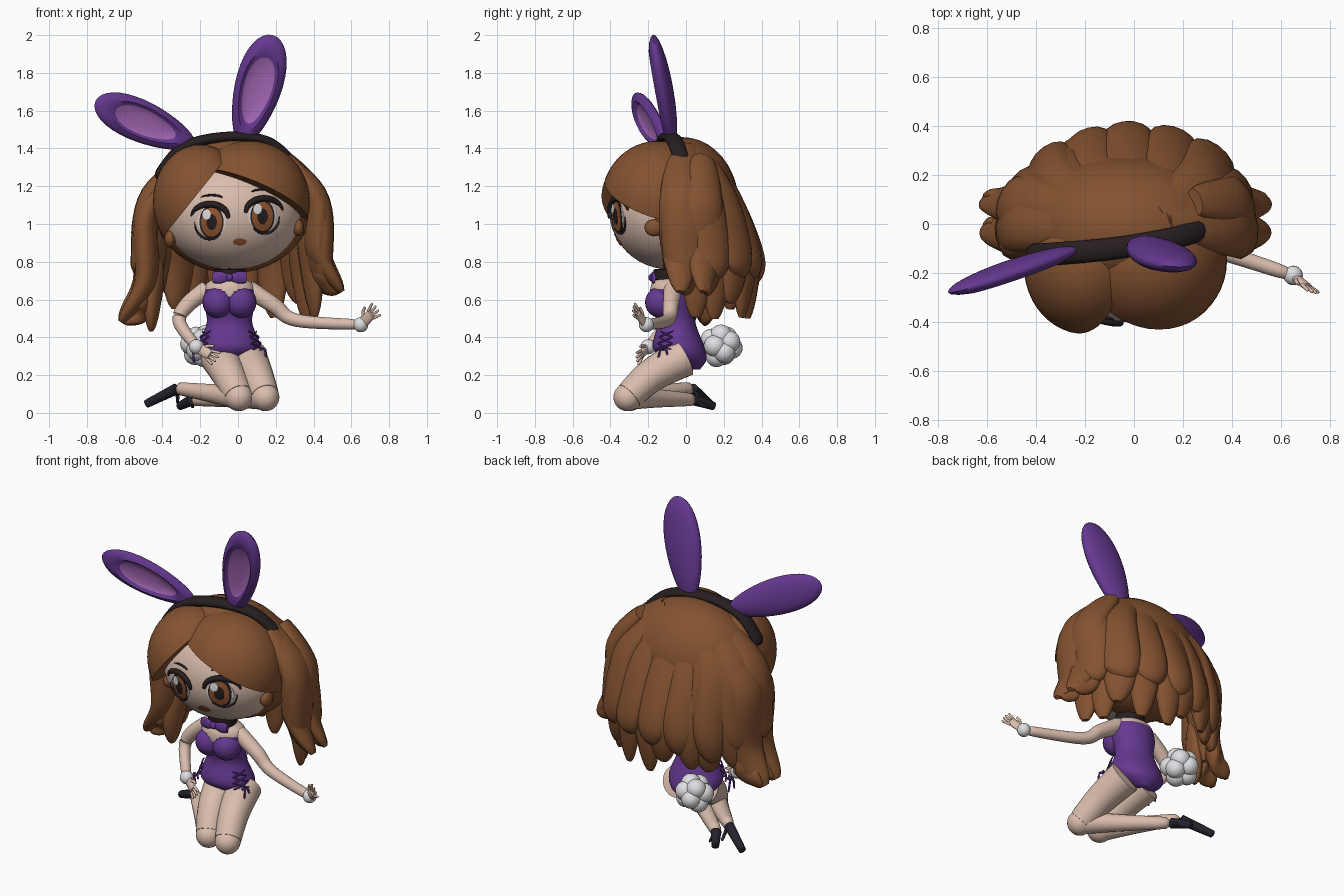
import bpy, bmesh, math, random
from math import sin, cos, pi, sqrt
from mathutils import Vector

random.seed(4)
if "Cube" in bpy.data.objects:
    bpy.data.objects.remove(bpy.data.objects["Cube"])
parts = []


def material(name, *rgb):
    mat = bpy.data.materials.new(name)
    mat.use_nodes = True
    mat.diffuse_color = (*rgb, 1)
    mat.node_tree.nodes["Principled BSDF"].inputs["Base Color"].default_value = (*rgb, 1)
    return mat


skin = material("skin", .7, .51, .42)
brown = material("hair_brown", .23, .085, .03)
purple = material("purple", .13, .04, .28)
lilac = material("lilac", .38, .14, .47)
black = material("warm_black", .02, .013, .014)
leather = material("shoe_black", .018, .017, .027)
white = material("white", .74, .74, .77)
amber = material("iris_brown", .3, .095, .03)


def finish(name, bm, *mats):
    bmesh.ops.recalc_face_normals(bm, faces=bm.faces)
    mesh = bpy.data.meshes.new(name)
    bm.to_mesh(mesh)
    bm.free()
    for mat in mats:
        mesh.materials.append(mat)
    part = bpy.data.objects.new(name, mesh)
    bpy.context.collection.objects.link(part)
    parts.append(part)
    return part


def circle(count):
    return [2 * pi * i / count for i in range(count)]


def bridge(name, rings, *mats):
    """Join equal rings into a tube and cap both ends."""
    bm = bmesh.new()
    loops = [[bm.verts.new(point) for point in ring] for ring in rings]
    count = len(loops[0])
    for low, high in zip(loops, loops[1:]):
        for i in range(count):
            j = (i + 1) % count
            bm.faces.new((low[i], low[j], high[j], high[i]))
    bm.faces.new(loops[0])
    bm.faces.new(loops[-1])
    return finish(name, bm, *mats)


def spline(points, steps):
    """Catmull-Rom curve through tuples of any length."""
    padded = [points[0], *points, points[-1]]
    curve = []
    for quad in zip(padded, padded[1:], padded[2:], padded[3:]):
        for t in (k / steps for k in range(steps)):
            curve.append([b + (c - a) * t / 2 + (a - 2.5 * b + 2 * c - d / 2) * t ** 2
                          + (3 * b - a - 3 * c + d) * t ** 3 / 2 for a, b, c, d in zip(*quad)])
    return curve + [list(points[-1])]


def capsule(taper):
    return lambda t: (1 - taper * t) * min(1, 3 * sqrt(t * (1 - t)) + .3)


def leaf(t):
    return sin(pi * (.12 + .85 * t)) ** .7


def sweep(name, points, mat, radius, shape=capsule(.3), flat=1, centre=(0, .3, 2), sides=14, steps=8):
    """Tube along a curve, thinned by flat in the direction away from centre."""
    path = [Vector(point) for point in spline(points, steps)]
    last = len(path) - 1
    rings = []
    for i, point in enumerate(path):
        along = (path[min(i + 1, last)] - path[max(i - 1, 0)]).normalized()
        out = point - Vector(centre)
        out = (out - along * out.dot(along)).normalized()
        side, size = along.cross(out), radius * shape(i / last)
        rings.append([point + (side * cos(a) + out * flat * sin(a)) * size for a in circle(sides)])
    return bridge(name, rings, mat)


def ball(name, centre, size, mat, cut=None, segments=32):
    bm = bmesh.new()
    bmesh.ops.create_uvsphere(bm, u_segments=segments, v_segments=segments // 2, radius=1)
    bmesh.ops.scale(bm, vec=size, verts=bm.verts)
    bmesh.ops.translate(bm, vec=centre, verts=bm.verts)
    if cut:
        bmesh.ops.bisect_plane(bm, geom=bm.verts[:] + bm.edges[:] + bm.faces[:],
                               plane_co=cut[0], plane_no=cut[1], clear_outer=True)
        bmesh.ops.holes_fill(bm, edges=[edge for edge in bm.edges if edge.is_boundary])
    return finish(name, bm, mat)


# Head, with face details laid onto its surface
head_centre, head_size = (-.03, -.09, 1.06), (.37, .31, .3)
ball("head", head_centre, head_size, skin, segments=48)


def on_face(x, z, lift):
    across, up = (x - head_centre[0]) / head_size[0], (z - head_centre[2]) / head_size[2]
    depth = sqrt(max(1 - across ** 2 - up ** 2, .02))
    return Vector((x, head_centre[1] - head_size[1] * depth - lift, z))


def patch(name, x, z, width, height, lift, mat):
    rings = [[on_face(x + width * k * cos(a), z + height * k * sin(a), rise) for a in circle(28)]
             for k, rise in ((1, 0), (1, lift), (.7, lift), (.4, lift), (.05, lift))]
    bridge(name, rings, mat)


def stroke(name, x, z, width, height, start, end, radius):
    """Curved line following part of an ellipse, angles in units of pi."""
    angles = [pi * (start + (end - start) * i / 6) for i in range(7)]
    sweep(name, [on_face(x + width * cos(a), z + height * sin(a), .006) for a in angles],
          black, radius, leaf, sides=8, steps=4)


eye_layers = (("eye_white", .075, .07, white), ("iris_rim", .064, .088, black),
              ("iris", .056, .077, amber), ("pupil", .028, .042, black))
for side, name, x, z in ((-1, "right_", -.14, 1.01), (1, "left_", .13, 1.04)):
    for i, (layer, width, height, mat) in enumerate(eye_layers):
        patch(name + layer, x, z, width, height, .004 + i * .0018, mat)
    patch(name + "eye_glint", x - .026, z + .04, .022, .027, .0115, white)
    stroke(name + "upper_lash", x + side * .01, z + .02, side * .1, .075, 1, .05, .018)
    stroke(name + "lower_lash", x + side * .01, z, side * .08, .09, 1.25, 2, .007)
    stroke(name + "brow", x, z + .125, side * .06, .018, .9, .1, .006)
patch("mouth", .01, .905, .036, .019, .006, amber)

# Hair cap and two parted bangs
ball("hair_cap", (-.03, -.02, 1.1), (.42, .3, .36), brown, segments=40)
parting = (-.11, -.36, 1.29)
ball("right_bang", (-.2, -.17, 1.12), (.25, .28, .3), brown, (parting, (1.25, 0, -1)), 48)
ball("left_bang", (.06, -.15, 1.12), (.32, .3, .32), brown, (parting, (-.42, -.3, -1)), 48)
for name, x, z in (("right", -.36, .92), ("left", .32, .98)):
    ball(name + "_temple_curl", (x, -.17, z), (.03, .05, .045), brown, segments=16)


def lock(name, points, radius):
    sweep(name, points, brown, radius, leaf, .58, (-.02, -.1, .95))


# Layered locks around the sides and back, sloping outward as they fall
for layer, count, scale, bottom in (("under", 10, .92, .53), ("over", 9, 1, .67)):
    for i in range(count):
        angle = pi * (i + .5 * (layer == "under")) / (count - (layer == "over"))
        end, sway = bottom + random.uniform(-.05, .06), random.uniform(-.04, .04)
        lock(f"{layer}_lock_{i}",
             [(wide * scale * cos(angle) - .02 + sway * (1.4 - z), deep * scale * sin(angle), z)
              for wide, deep, z in ((.15, .06, 1.4), (.42, .22, 1.15), (.47, .36, .82), (.5, .36, end))],
             random.uniform(.11, .14))

# Long flared locks framing the face, the right pair hanging lower
for side, name, lean, drop in ((1, "left", 0, 0), (-1, "right", .07, .16)):
    for row, y in (("front", -.03), ("side", .09)):
        lock(f"{name}_{row}_lock",
             [(side * x - lean, y, z) for x, z in ((.25, 1.35 - drop / 2), (.41, 1.12 - drop / 2),
                                                   (.42, .85 - drop), (.55, .64 - drop))], .115)
        lock(f"{name}_{row}_curl",
             [(side * x - lean, y + .02, z - drop) for x, z in ((.42, .85), (.44, .72), (.54, .64))], .075)
lock("right_inner_curl", [(-.42, .02, .8), (-.45, 0, .6), (-.46, 0, .43)], .075)

# Headband and long ears
sweep("headband", [(-.43, -.13, 1.24), (-.3, -.12, 1.4), (-.08, -.1, 1.46), (.15, -.06, 1.44), (.29, -.02, 1.33)],
      black, .048, capsule(.1), .6, (-.06, -.08, 1.05))


def bunny_ear(name, base, tip, half_width, thickness):
    base, tip = Vector(base), Vector(tip)
    long = tip - base
    front = Vector((0, -1, 0))
    front = (front - long * front.dot(long) / long.length_squared).normalized()
    side = long.normalized().cross(front)
    outline = [base + long * (1 - cos(a)) / 2 + side * half_width * sin(a) * (.95 - .18 * cos(a))
               for a in circle(36)]
    middle = base + long / 2
    rounded = [(cos(a / 4), sin(a / 4)) for a in range(-6, 4)]
    hollow = [(.6, .35), (.3, .2), (.03, .15)]
    rings = [[middle + (point - middle) * scale + front * thickness * depth for point in outline]
             for scale, depth in rounded + hollow]
    ear = bridge(name, rings, purple, lilac)
    for face in ear.data.polygons:
        in_hollow = (face.center - middle).dot(front) > 0
        face.material_index = int(in_hollow and face.index >= len(rounded) * len(outline))


bunny_ear("left_bunny_ear", (.02, -.07, 1.42), (.185, -.175, 2), .13, .055)
bunny_ear("right_bunny_ear", (-.23, -.1, 1.42), (-.755, -.28, 1.65), .115, .045)

# Torso: bodice below, skin above a notched neckline; rows hold height, depth and radius
body_x = -.045
torso_rows = spline([(.23, .04, .04), (.28, 0, .13), (.35, -.04, .165), (.48, -.05, .12),
                     (.6, -.07, .14), (.68, -.08, .125), (.73, -.085, .065), (.84, -.09, .055)], 6)
torso = bridge("torso_and_bodice",
               [[(body_x + radius * cos(a), y + radius * .83 * sin(a), z) for a in circle(40)]
                for z, y, radius in torso_rows], purple, skin)
for face in torso.data.polygons:
    x, y, z = face.center
    notch = y < -.12 and z > .61 + abs(x - body_x)
    face.material_index = int(notch or z > .655)
for side, name in ((-1, "right"), (1, "left")):
    ball(name + "_bust", (body_x + side * .06, -.132, .585), (.083, .085, .083), purple, segments=24)

    # Crossed lacing over the hip
    def hip(degrees, z):
        radius, angle = .178 - (z - .35) * .36, math.radians(degrees)
        return Vector((body_x + side * radius * cos(angle), -.04 - radius * .88 * sin(angle), z))

    for row in range(3):
        z = .335 + row * .033
        for slant in (-18, 18):
            sweep(f"{name}_lace", [hip(30 - slant, z), hip(30, z + .016), hip(30 + slant, z + .033)],
                  purple, .006, sides=6, steps=4)
    for spread in (-.03, .03):
        knot = hip(30, .335)
        sweep(name + "_lace_tail", [knot, knot + Vector((side * .03, spread / 2, 0)),
                                    knot + Vector((side * .03, spread, -.07))], purple, .008, sides=6)

# Collar and bow tie
sweep("collar", [(body_x, -.09, .7), (body_x, -.09, .765)], black, .083, capsule(0), sides=28)
bow = Vector((body_x, -.18, .717))
for side, name in ((-1, "right"), (1, "left")):
    sweep(name + "_bow_wing", [bow, bow + Vector((side * .09, .01, 0))], purple, .04,
          lambda t: (.3 + t) * min(1, 1.5 - t), .4, bow + Vector((0, 1, 0)))
ball("bow_knot", bow, (.019, .02, .021), purple, segments=16)

# Fluffy tail
tail, puffs = Vector((-.19, .185, .355)), 11
ball("tail_core", tail, [.08] * 3, white, segments=20)
for i in range(puffs):
    height, turn = 1 - (2 * i + 1) / puffs, i * pi * (3 - sqrt(5))
    ring = sqrt(1 - height ** 2)
    ball(f"tail_puff_{i}", tail + Vector((ring * cos(turn), ring * sin(turn), height)) * .06,
         [.058] * 3, white, segments=24)


def leg(name, hip_x, knee, ankle, toe):
    """Folded leg with a high-heeled shoe."""
    knee, ankle, toe = Vector(knee), Vector(ankle), Vector(toe)
    sweep(name + "_thigh", [(hip_x, 0, .3), ((hip_x + knee.x) / 2, -.18, .2), knee], skin, .105, sides=24)
    ball(name + "_knee", knee, [.074] * 3, skin)
    sweep(name + "_shin", [knee, knee.lerp(ankle, .4), ankle], skin, .07, capsule(.55), sides=20)
    sweep(name + "_shoe", [ankle, ankle.lerp(toe, .5), toe], leather, .031)
    sweep(name + "_heel", [ankle, ankle + Vector((0, .07, -.6 * ankle.z))], leather, .014, capsule(.5))


leg("right", -.1, (.005, -.3, .083), (-.32, .03, .13), (-.49, .13, .045))
leg("left", .05, (.145, -.31, .083), (-.24, .04, .07), (-.31, .15, .035))


def arm(name, joints, along, across):
    """Arm with cuff, palm, four fanned fingers and a thumb."""
    wrist, along, across = Vector(joints[-1]), Vector(along).normalized(), Vector(across).normalized()
    sweep(name + "_arm", joints, skin, .05, capsule(.45), sides=20)
    ball(name + "_cuff", wrist, [.04] * 3, white, segments=20)
    palm = wrist + along * .02
    sweep(name + "_palm", [palm, palm + along * .08], skin, .03, capsule(.1), .55, palm + along.cross(across))
    for i in (-1.5, -.5, .5, 1.5):
        root = palm + along * .06 + across * i * .014
        sweep(name + "_finger", [root, root + along * (.068 - abs(i) * .008) + across * i * .012],
              skin, .009, sides=8)
    root = palm + (along + across) * .02
    sweep(name + "_thumb", [root, root + along * .02 + across * .022, root + along * .045 + across * .03],
          skin, .01, sides=8)


arm("left", [(.04, -.07, .665), (.19, -.08, .57), (.31, -.1, .49), (.65, -.21, .467)], (1, -.8, 1), (-.5, .1, .7))
arm("right", [(-.15, -.07, .665), (-.27, -.07, .57), (-.31, -.09, .48), (-.22, -.2, .35)], (.9, -.5, -.55), (.5, -.1, .7))

# Smooth shading with sharp cut edges kept
bpy.ops.object.select_all(action="DESELECT")
for part in parts:
    part.select_set(True)
bpy.context.view_layer.objects.active = parts[0]
bpy.ops.object.shade_smooth_by_angle(angle=math.radians(50))
